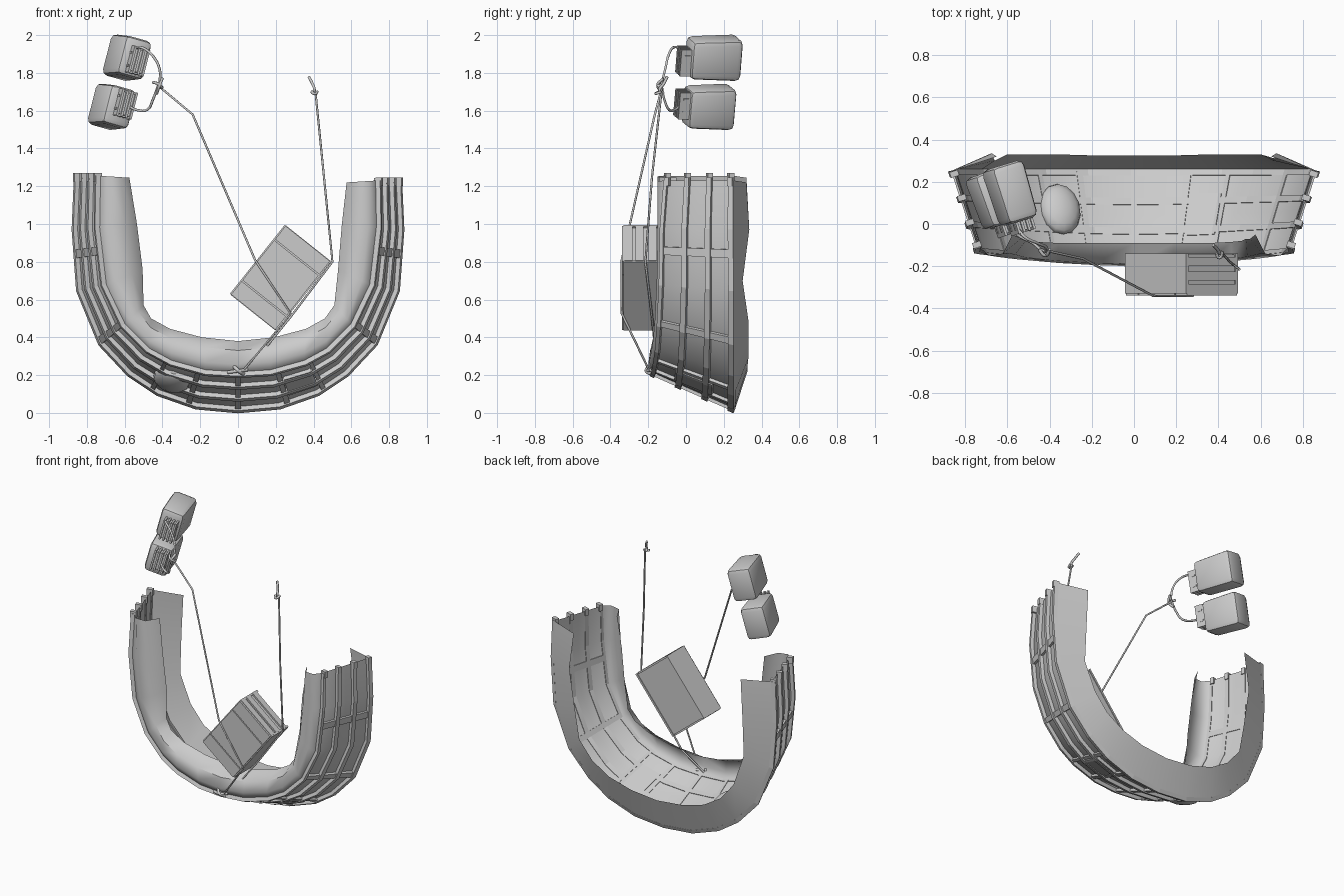
import bpy, bmesh, math
from mathutils import Vector, Matrix, Euler

if "Cube" in bpy.data.objects:
    bpy.data.objects.remove(bpy.data.objects["Cube"])

# Half-U stations from the bottom centre up to the arm tip (x, y, z)
OUT = [(0, .26, .02), (.22, .26, .04), (.42, .26, .11), (.57, .26, .21), (.72, .26, .37),
       (.835, .26, .65), (.858, .255, .97), (.846, .255, 1.23)]
FRONT = [(0, -.18, .215), (.17, -.175, .225), (.35, -.165, .275), (.47, -.155, .34), (.60, -.145, .47),
         (.70, -.135, .68), (.735, -.13, .98), (.73, -.11, 1.23)]
LIP = [(0, -.09, .38), (.19, -.09, .40), (.36, -.09, .445), (.46, -.085, .50), (.51, -.08, .57),
       (.53, -.07, .76), (.55, -.07, 1.0), (.575, -.05, 1.22)]
BACK = [(0, .325, .22), (.2, .325, .24), (.37, .33, .29), (.50, .33, .37), (.60, .33, .49),
        (.66, .30, .70), (.675, .335, .97), (.65, .32, 1.22)]


def full(half):
    return [Vector((-x, y, z)) for x, y, z in half[:0:-1]] + [Vector(p) for p in half]


OUT, FRONT, LIP, BACK = map(full, (OUT, FRONT, LIP, BACK))
N = len(OUT)
for line in (OUT, FRONT, LIP, BACK):  # left arm is slightly taller
    line[0].z += .025
for i, x in ((1, -.535), (2, -.505), (3, -.50)):
    LIP[i].x = x


def at(line, s):
    s = min(max(s, 0), N - 1)
    i = min(int(s), N - 2)
    return line[i].lerp(line[i + 1], s - i)


def surf(a, b, s, t, h):
    # point on the wall between lines a and b, lifted outward by h
    p, q = at(a, s), at(b, s)
    pt = p.lerp(q, t)
    tan = at(a, s + .5).lerp(at(b, s + .5), t) - at(a, s - .5).lerp(at(b, s - .5), t)
    n = tan.cross(q - p).normalized()
    if n.dot(Vector((pt.x, 0, pt.z - .8))) < 0:
        n = -n
    return pt + n * h


def sweep(name, strips, smooth=None, closed=True):
    # each strip is a list of rings; closed rings are capped
    bm = bmesh.new()
    for rings in strips:
        vs = [[bm.verts.new(p) for p in r] for r in rings]
        k = len(vs[0])
        for a, b in zip(vs, vs[1:]):
            for j in range(k if closed else k - 1):
                bm.faces.new((a[j], a[(j + 1) % k], b[(j + 1) % k], b[j]))
        if closed:
            bm.faces.new(vs[0])
            bm.faces.new(vs[-1])
    bmesh.ops.recalc_face_normals(bm, faces=bm.faces)
    return finish(name, bm, smooth)


def finish(name, bm, smooth=None):
    me = bpy.data.meshes.new(name)
    bm.to_mesh(me)
    bm.free()
    ob = bpy.data.objects.new(name, me)
    bpy.context.collection.objects.link(ob)
    if smooth:
        select(ob)
        bpy.ops.object.shade_smooth_by_angle(angle=math.radians(smooth))
    return ob


def select(ob):
    bpy.ops.object.select_all(action='DESELECT')
    ob.select_set(True)
    bpy.context.view_layer.objects.active = ob


def rope(name, paths, r=.006, smooth=False):
    cu = bpy.data.curves.new(name, 'CURVE')
    cu.dimensions = '3D'
    cu.bevel_depth, cu.bevel_resolution, cu.use_fill_caps = r, 1, True
    cu.resolution_u = 4
    for pts in paths:
        sp = cu.splines.new('BEZIER' if smooth else 'POLY')
        tgt = sp.bezier_points if smooth else sp.points
        tgt.add(len(pts) - 1)
        for b, p in zip(tgt, pts):
            if smooth:
                b.co = p
                b.handle_left_type = b.handle_right_type = 'AUTO'
            else:
                b.co = (*p, 1)
    ob = bpy.data.objects.new(name, cu)
    bpy.context.collection.objects.link(ob)
    select(ob)
    bpy.ops.object.convert(target='MESH')


def boxes(name, items, matrix, bevel=0):
    # several boxes (centre, size) in one local frame
    bm = bmesh.new()
    for c, s in items:
        bmesh.ops.create_cube(bm, size=1, matrix=matrix @ Matrix.Translation(c) @ Matrix.Diagonal((*s, 1)))
    if bevel:
        bmesh.ops.bevel(bm, geom=bm.edges[:], offset=bevel, segments=2, profile=.5, affect='EDGES')
    return finish(name, bm, 40 if bevel else None)


# U-shaped casing, an open channel: back flange, outer wall, rolled front lip
rings = []
for i in range(N):
    f, l, b, o = FRONT[i], LIP[i], BACK[i], OUT[i]
    low, high = f.lerp(l, .25), f.lerp(l, .7)
    low.y, high.y = min(f.y - .02, -.15), min(f.y - .01, -.14)
    rings.append([b, o, o.lerp(f, .5), f, low, high, l])
sweep("channel_casing", [rings], 55, closed=False)


# Lattice of slats and ribs on the outer wall, just showing through inside
def slat(a, b, t, w, h, s0=0, s1=N - 1):
    stops = [s0] + [s for s in range(N) if s0 < s < s1] + [s1]
    return [[surf(a, b, s, u, k) for u, k in
             ((t - w, -.004), (t + w, -.004), (t + w, h), (t - w, h))] for s in stops]


def rib(a, b, s, w, h, t0=0, t1=1):
    return [[surf(a, b, s + d, t0 + (t1 - t0) * k / 3, e) for d, e in
             ((-w, -.004), (w, -.004), (w, h), (-w, h))] for k in range(4)]


C = (N - 1) / 2
RIBS = [C + d for d in (-5.6, -4.05, -2.2, -1.2, 0, 1.2, 2.2, 4.05, 5.6)]
sweep("outer_slats", [slat(FRONT, OUT, t, w, .024) for t, w in
                      ((.02, .025), (.33, .036), (.65, .036), (.965, .036))])
sweep("outer_ribs", [rib(FRONT, OUT, s, .07, .017) for s in RIBS])
sweep("wall_panel", [slat(FRONT, OUT, .5, .23, .02, C + 1.3, C + 2.1)])
# Slat tips standing slightly above the arm ends
sweep("arm_end_slats", [[[surf(FRONT, OUT, s, t + d, e) + Vector((0, 0, z)) for d, e in
                          ((-.036, -.01), (.036, -.01), (.036, .03), (-.036, .03))] for z in (-.03, .015)]
                        for t in (.04, .33, .65, .96) for s in (0, N - 1)])

# Padding bulging through the wall between the slats
bm = bmesh.new()
bmesh.ops.create_uvsphere(bm, u_segments=14, v_segments=8, radius=1, matrix=Matrix.Translation((-.35, .07, .18))
                          @ Euler((-.42, .3, 0)).to_matrix().to_4x4() @ Matrix.Diagonal((.1, .13, .055, 1)))
finish("padding_bulge", bm, 60)

# Tilted crate made of planks
crate = Matrix.Translation((.225, -.235, .715)) @ Matrix.Rotation(math.radians(38.5), 4, 'Y')
boxes("crate_core", [((0, 0, 0), (.29, .18, .45))], crate)
planks = [((0, -.096, z), (.3, .016, w)) for z, w in ((-.187, .09), (0, .27), (.187, .09))]
planks += [((0, y, sz * .227), (.3, .042, .016)) for y in (-.07, -.012, .058) for sz in (-1, 1)]
planks += [((sx * .15, 0, 0), (.014, .19, .465)) for sx in (-1, 1)]
boxes("crate_planks", planks, crate)

# Ropes tying the crate to the casing and to the upper knots
rope("left_rope", [[(-.42, -.125, 1.73), (-.24, -.165, 1.58), (.09, -.34, .81), (.28, -.34, .525),
                    (.02, -.19, .215)]])
rope("right_rope", [[(.41, -.13, 1.7), (.455, -.18, 1.25), (.5, -.215, .8), (.28, -.18, .51),
                     (.15, -.165, .35), (-.01, -.185, .225)]])
rope("rope_hook", [[(.40, -.13, 1.69), (.405, -.14, 1.71), (.395, -.12, 1.74), (.375, -.1, 1.78)],
                   [(.39, -.14, 1.70), (.405, -.16, 1.69), (.42, -.13, 1.70)]], .008, True)
rope("lower_knot", [[(-.055, -.185, .215), (0, -.205, .222), (.05, -.185, .228)],
                    [(-.02, -.19, .245), (0, -.21, .225), (.03, -.185, .205)]], .01, True)
rope("upper_knot", [[(-.43, -.12, 1.69), (-.415, -.15, 1.735), (-.40, -.12, 1.77)],
                    [(-.45, -.12, 1.75), (-.42, -.15, 1.74), (-.40, -.13, 1.72)]], .008, True)

# Two hanging pouches with gathered necks and cord loops
for name, c, size, yaw, tilt, nx, nz in (("upper", (-.585, .145, 1.88), (.165, .28, .225), 17, 15, .01, -.015),
                                         ("lower", (-.665, .12, 1.62), (.165, .26, .225), 19, 15, .015, .02)):
    m = Matrix.Translation(c) @ Euler((0, math.radians(tilt), math.radians(yaw))).to_matrix().to_4x4()
    bag = boxes(name + "_pouch", [((0, 0, 0), size)], m, .03)
    inv = m.inverted()
    for v in bag.data.vertices:  # slight taper toward the neck
        p = inv @ v.co
        k = .97 + .08 * p.y / size[1]
        v.co = m @ Vector((p.x * k, p.y, p.z * k))
    front = -size[1] / 2
    folds = [((nx, front - .02, nz), (.07, .05, .12))]
    folds += [((nx + x, front - .025, nz), (.012, .06, .145)) for x in (-.038, -.013, .013, .038)]
    folds += [((nx, front - .02, nz + z), (.095, .03, .012)) for z in (-.035, .035)]
    boxes(name + "_neck_folds", folds, m)
rope("cord_loops", [[(-.55, -.02, 1.925), (-.52, -.06, 1.937), (-.46, -.09, 1.9), (-.415, -.11, 1.82),
                     (-.415, -.13, 1.74)],
                    [(-.58, -.03, 1.625), (-.54, -.06, 1.605), (-.48, -.09, 1.605), (-.45, -.115, 1.66),
                     (-.42, -.13, 1.74)]], .007, True)
